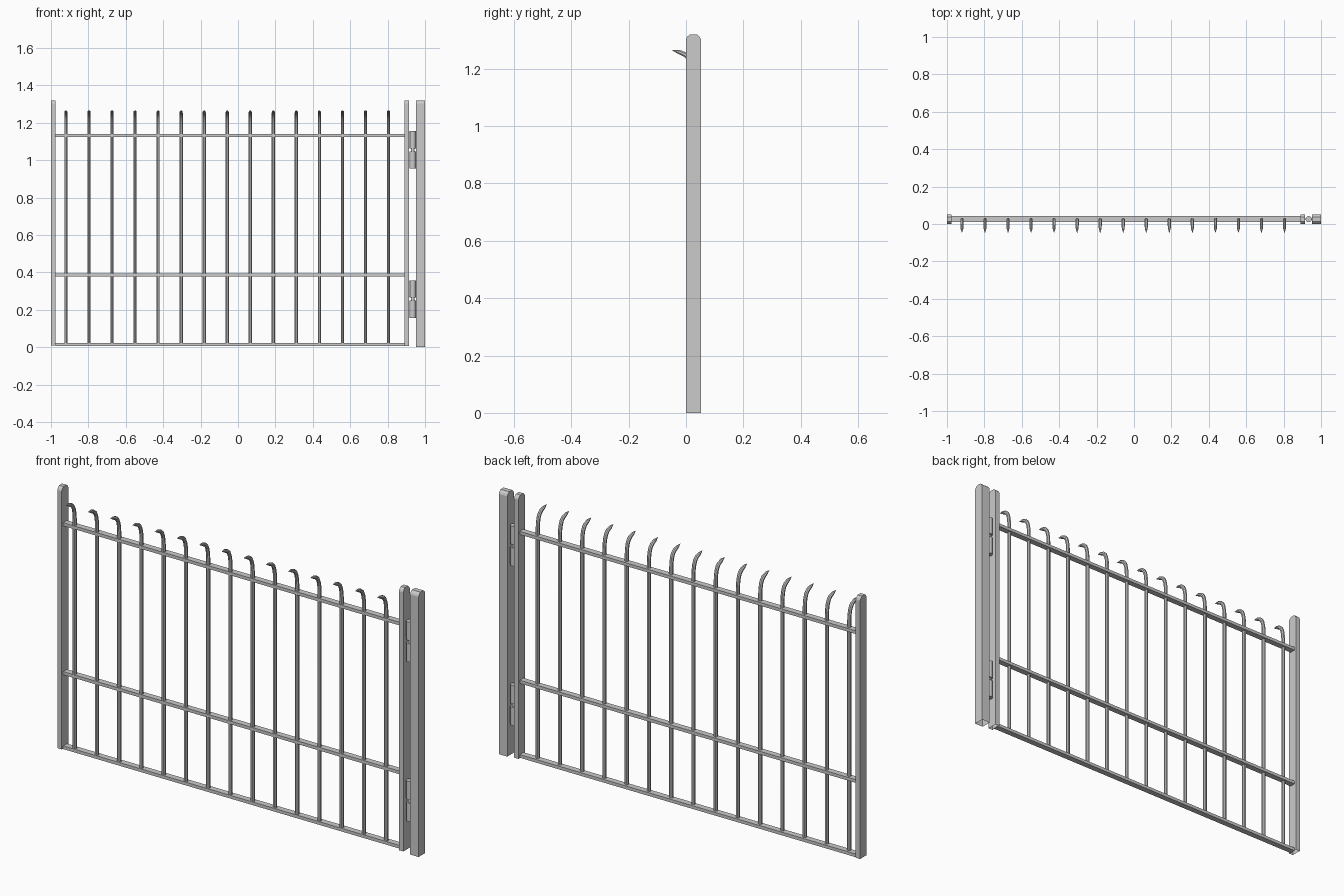
import bpy, bmesh, math
from mathutils import Vector

if "Cube" in bpy.data.objects:
    bpy.data.objects.remove(bpy.data.objects["Cube"])

steel = bpy.data.materials.new("light grey steel")
steel.diffuse_color = (0.6, 0.6, 0.6, 1)
steel.use_nodes = True
steel.node_tree.nodes["Principled BSDF"].inputs["Base Color"].default_value = steel.diffuse_color
MID_Y = 0.026


def finish(name, bm, smooth=False):
    bmesh.ops.recalc_face_normals(bm, faces=bm.faces)
    mesh = bpy.data.meshes.new(name)
    bm.to_mesh(mesh)
    bm.free()
    mesh.materials.append(steel)
    for p in mesh.polygons:
        p.use_smooth = smooth
    obj = bpy.data.objects.new(name, mesh)
    bpy.context.collection.objects.link(obj)
    if smooth:
        mesh.set_sharp_from_angle(angle=math.radians(40))
    return obj


def box(name, x0, x1, y0, y1, z0, z1):
    bm = bmesh.new()
    bmesh.ops.create_cube(bm, size=1)
    for v in bm.verts:
        v.co = ((x0 + x1) / 2 + v.co.x * (x1 - x0),
                (y0 + y1) / 2 + v.co.y * (y1 - y0),
                (z0 + z1) / 2 + v.co.z * (z1 - z0))
    return finish(name, bm)


def post(name, x0, x1, z0):
    # Rounded cap profile in y/z, extruded along x, open underneath
    prof = [(0, z0), (0, 1.302), (0.004, 1.311), (0.014, 1.32),
            (0.038, 1.32), (0.048, 1.311), (0.052, 1.302), (0.052, z0)]
    bm = bmesh.new()
    a = [bm.verts.new((x0, y, z)) for y, z in prof]
    b = [bm.verts.new((x1, y, z)) for y, z in prof]
    bm.faces.new(a)
    bm.faces.new(b[::-1])
    for i in range(len(prof) - 1):
        bm.faces.new((a[i], b[i], b[i + 1], a[i + 1]))
    return finish(name, bm)


def cylinder(name, x, y, z0, z1, r):
    bm = bmesh.new()
    bmesh.ops.create_cone(bm, cap_ends=True, segments=16, radius1=r, radius2=r, depth=z1 - z0)
    bmesh.ops.translate(bm, verts=bm.verts, vec=(x, y, (z0 + z1) / 2))
    return finish(name, bm, True)


def hooked_bar(name, x, r=0.0095, sides=8):
    # Centre line in y/z: straight upright, then a forward bend with a pointed tip
    path = [(0.023, 0.015), (0.023, 1.17), (0.0215, 1.195), (0.0165, 1.22),
            (0.009, 1.237), (-0.003, 1.249), (-0.024, 1.258), (-0.049, 1.2645)]
    bm = bmesh.new()
    rings = []
    for i, (y, z) in enumerate(path[:-1]):
        p = Vector((x, y, z))
        prev, nxt = path[max(i - 1, 0)], path[i + 1]
        t = Vector((0, nxt[0] - prev[0], nxt[1] - prev[1])).normalized()
        n = Vector((1, 0, 0)).cross(t)
        rr = r * (0.85 if i == len(path) - 2 else 1)
        ring = []
        for k in range(sides):
            a = 2 * math.pi * (k + 0.5) / sides
            ring.append(bm.verts.new(p + Vector((1, 0, 0)) * rr * math.cos(a) + n * rr * math.sin(a)))
        rings.append(ring)
    for a, b in zip(rings, rings[1:]):
        for k in range(sides):
            m = (k + 1) % sides
            bm.faces.new((a[k], a[m], b[m], b[k]))
    tip = bm.verts.new((x, *path[-1]))
    for k in range(sides):
        bm.faces.new((rings[-1][k], rings[-1][(k + 1) % sides], tip))
    bm.faces.new(rings[0][::-1])
    return finish(name, bm, True)


# Gate stiles and hanging post
post("latch_stile", -1.0, -0.976, 0.01)
post("hinge_stile", 0.891, 0.915, 0.005)
post("hanging_post", 0.953, 1.0, 0.0)

# Horizontal rails
for name, z in (("bottom_rail", 0.015), ("middle_rail", 0.387), ("top_rail", 1.132)):
    box(name, -0.976, 0.893, 0.012, 0.042, z - 0.008, z + 0.008)

# Upright bars with hooked tops
for i in range(15):
    hooked_bar(f"upright_bar_{i + 1}", -0.92 + i * 0.1232)

# Barrel hinges: two knuckles on a pin, each with a leaf to its side
HX = 0.934
for name, z in (("lower_hinge", 0.257), ("upper_hinge", 1.055)):
    cylinder(name + "_pin", HX, MID_Y, z - 0.02, z + 0.02, 0.009)
    cylinder(name + "_top_knuckle", HX, MID_Y, z + 0.008, z + 0.1, 0.0165)
    cylinder(name + "_bottom_knuckle", HX, MID_Y, z - 0.1, z - 0.008, 0.0165)
    box(name + "_gate_leaf", 0.913, HX, MID_Y - 0.004, MID_Y + 0.004, z + 0.012, z + 0.096)
    box(name + "_post_leaf", HX, 0.955, MID_Y - 0.004, MID_Y + 0.004, z - 0.096, z - 0.012)
